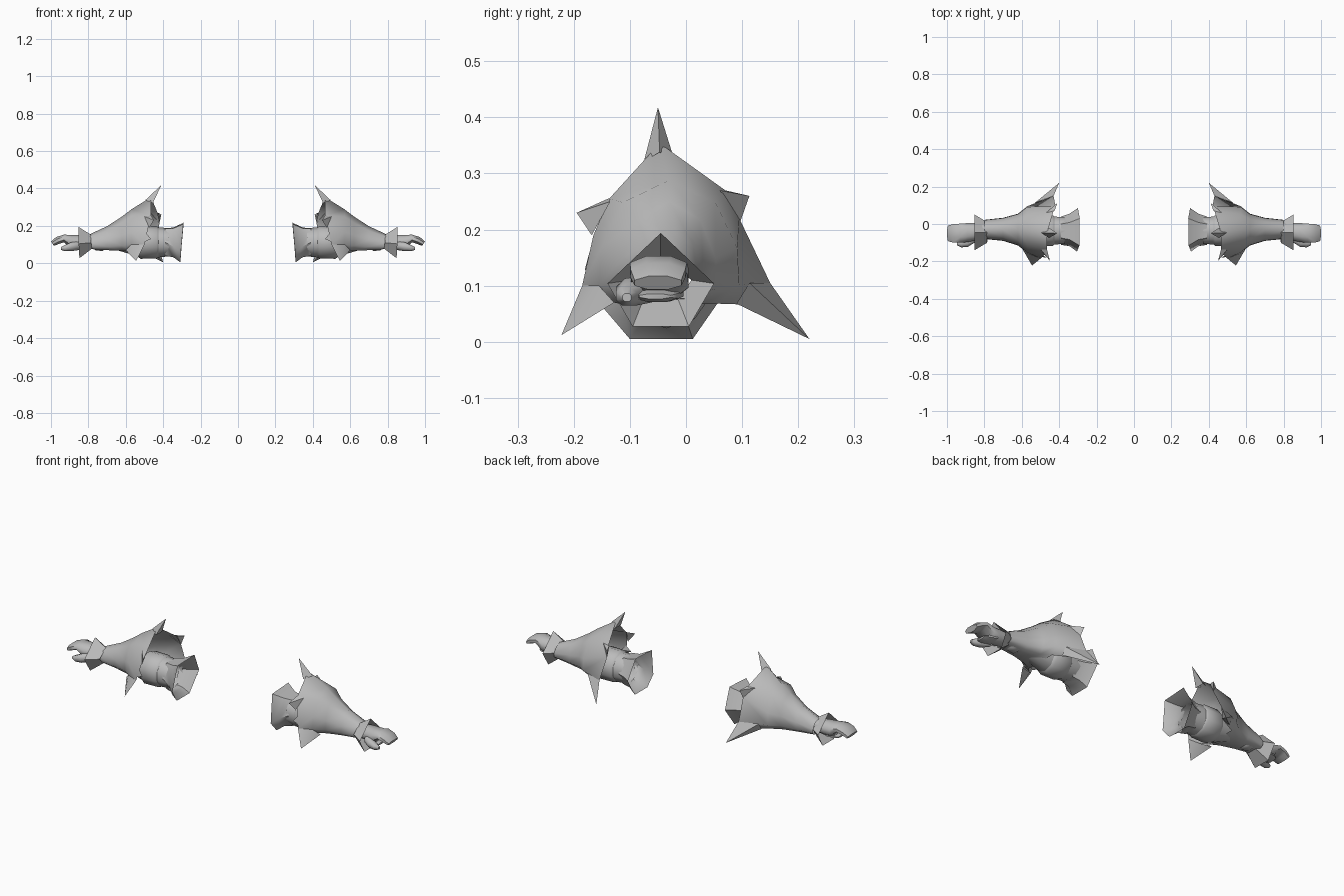
import bpy, bmesh, math

if "Cube" in bpy.data.objects:
    bpy.data.objects.remove(bpy.data.objects["Cube"])

grey = bpy.data.materials.new("plain_grey")
grey.use_nodes = True
COLOUR = (0.5, 0.5, 0.5, 1)
grey.diffuse_color = COLOUR
grey.node_tree.nodes["Principled BSDF"].inputs["Base Color"].default_value = COLOUR


def finish(name, bm, angle=0):
    """Turn the bmesh into an object mirrored to both arms."""
    bmesh.ops.recalc_face_normals(bm, faces=bm.faces)
    me = bpy.data.meshes.new(name)
    bm.to_mesh(me)
    bm.free()
    me.materials.append(grey)
    ob = bpy.data.objects.new(name, me)
    bpy.context.collection.objects.link(ob)
    mod = ob.modifiers.new("Mirror", 'MIRROR')
    mod.use_mirror_merge = False
    if angle:
        bpy.ops.object.select_all(action='DESELECT')
        ob.select_set(True)
        bpy.context.view_layer.objects.active = ob
        bpy.ops.object.shade_smooth_by_angle(angle=math.radians(angle))


def loft(name, rings, caps=(False, False), angle=0, open_until=0):
    """Skin rings of 3D points; the first open_until spans stay open below."""
    bm = bmesh.new()
    rows = [[bm.verts.new(p) for p in r] for r in rings]
    n = len(rows[0])
    for i, (a, b) in enumerate(zip(rows, rows[1:])):
        for j in range(n - 1 if i < open_until else n):
            k = (j + 1) % n
            bm.faces.new((a[j], a[k], b[k], b[j]))
    if caps[0]:
        bm.faces.new(rows[0])
    if caps[1]:
        bm.faces.new(rows[-1])
    finish(name, bm, angle)


def oval(x, y, z, ry, rz, n=8, lean=0.0):
    """Ring across the arm; lean shifts x with height."""
    pts = []
    for i in range(n):
        a = 2 * math.pi * (i + 0.5) / n
        pts.append((x + lean * math.sin(a), y + ry * math.cos(a), z + rz * math.sin(a)))
    return pts


def spike(name, tip, *base):
    """Pyramid without a bottom, set on the given base outline."""
    bm = bmesh.new()
    t = bm.verts.new(tip)
    b = [bm.verts.new(p) for p in base]
    for i in range(len(b)):
        bm.faces.new((b[i], b[(i + 1) % len(b)], t))
    finish(name, bm, 40)


# Flaring forearm shell, open underneath towards the elbow
rim = [(.54, -.145, .073), (.50, -.185, .10), (.48, -.165, .19), (.465, -.137, .255),
       (.465, -.047, .354), (.43, .07, .27), (.42, .095, .22), (.43, .15, .105),
       (.46, .118, .066)]
shell = [rim]
HALF = [(-.7, 0), (-1, .15), (-.97, .45), (-.66, .82), (0, 1)]
SECTION = HALF + [(-y, z) for y, z in reversed(HALF[:-1])]
for x, front, back, low, top in ((.57, -.155, .095, .068, .288), (.62, -.115, .055, .067, .25),
                                 (.70, -.09, .033, .07, .198), (.80, -.08, .022, .077, .152)):
    mid, w = (front + back) / 2, (back - front) / 2
    shell.append([(x, mid + w * u, low + (top - low) * v) for u, v in SECTION])
loft("forearm_shell", shell, angle=100, open_until=1)

# Spikes around the shell rim
spike("top_spike", (.41, -.05, .418), (.495, -.047, .338), (.455, -.075, .322),
      (.455, -.02, .322))
spike("front_low_spike", (.545, -.222, .012), (.60, -.128, .07), (.57, -.155, .10),
      (.50, -.185, .10), (.54, -.145, .073))
spike("back_low_spike", (.40, .22, .005), (.43, .15, .105), (.53, .113, .105),
      (.53, .09, .068), (.46, .118, .066))
spike("front_side_spike", (.45, -.195, .23), (.50, -.135, .25), (.465, -.137, .256),
      (.475, -.168, .19))
spike("back_side_spike", (.41, .113, .26), (.47, .06, .27), (.425, .07, .27), (.42, .097, .215))
spike("rim_tooth", (.465, -.18, .13), (.51, -.175, .11), (.49, -.172, .16), (.51, -.155, .14))

# Inner arm with a thicker padded band
loft("inner_arm", [oval(.37, -.035, .112, .075, .075, 10), oval(.42, -.035, .112, .078, .08, 10),
                   oval(.52, -.035, .11, .075, .078, 10), oval(.64, -.035, .11, .06, .042, 10)],
     angle=60)
loft("elbow_band", [oval(.425, -.035, .112, .078, .08, 10), oval(.435, -.035, .112, .086, .086, 10),
                    oval(.52, -.035, .112, .086, .088, 10), oval(.535, -.035, .112, .075, .078, 10)],
     angle=50)

# Flared six-sided elbow cuff with a wavy open end
loft("elbow_cuff", [[(.29, .03, .217), (.30, .085, .11), (.308, .012, .005),
                     (.308, -.10, .005), (.305, -.147, .06), (.292, -.115, .21)],
                    [(.345, .008, .192), (.345, .055, .11), (.345, .003, .032),
                     (.345, -.08, .032), (.345, -.118, .09), (.345, -.083, .187)],
                    [(.39, 0, .185), (.39, .04, .112), (.39, 0, .04),
                     (.39, -.075, .04), (.39, -.112, .112), (.39, -.075, .185)]], angle=45)


def five_sided(x, bottom, side_z, top, half, flat):
    """Pointed cuff outline: peak, two side corners and a flat bottom."""
    y = -.045
    return [(x, y, top), (x, y + half, side_z), (x - .004, y + flat, bottom),
            (x - .004, y - flat, bottom), (x, y - half, side_z)]


# Flared wrist cuff, closed by its outer face
loft("wrist_cuff", [five_sided(.785, .078, .11, .152, .055, .03),
                    five_sided(.852, .027, .104, .194, .095, .05)])

# Strap showing under the forearm
loft("wrist_strap", [oval(.715, -.03, .105, .045, .036), oval(.725, -.03, .105, .05, .043),
                     oval(.76, -.03, .107, .047, .041), oval(.77, -.03, .107, .042, .034)], angle=40)

# Hand: palm running into curled mitten-like fingers, plus a thumb
loft("palm_and_fingers", [oval(.79, -.04, .112, .045, .034), oval(.85, -.042, .112, .05, .041),
                          oval(.89, -.046, .113, .055, .041), oval(.93, -.049, .133, .055, .022),
                          oval(.965, -.05, .122, .053, .02, lean=.008),
                          oval(.992, -.05, .105, .045, .013, lean=.008)],
     caps=(False, True), angle=60)
loft("thumb", [oval(.85, -.07, .094, .03, .025), oval(.89, -.098, .089, .028, .026),
               oval(.925, -.106, .081, .02, .018), oval(.947, -.105, .079, .009, .008)],
     caps=(False, True), angle=60)
loft("lower_fingers", [oval(.86, -.045, .087, .044, .016), oval(.905, -.052, .082, .042, .012),
                       oval(.925, -.055, .081, .03, .005)], caps=(False, True), angle=60)
